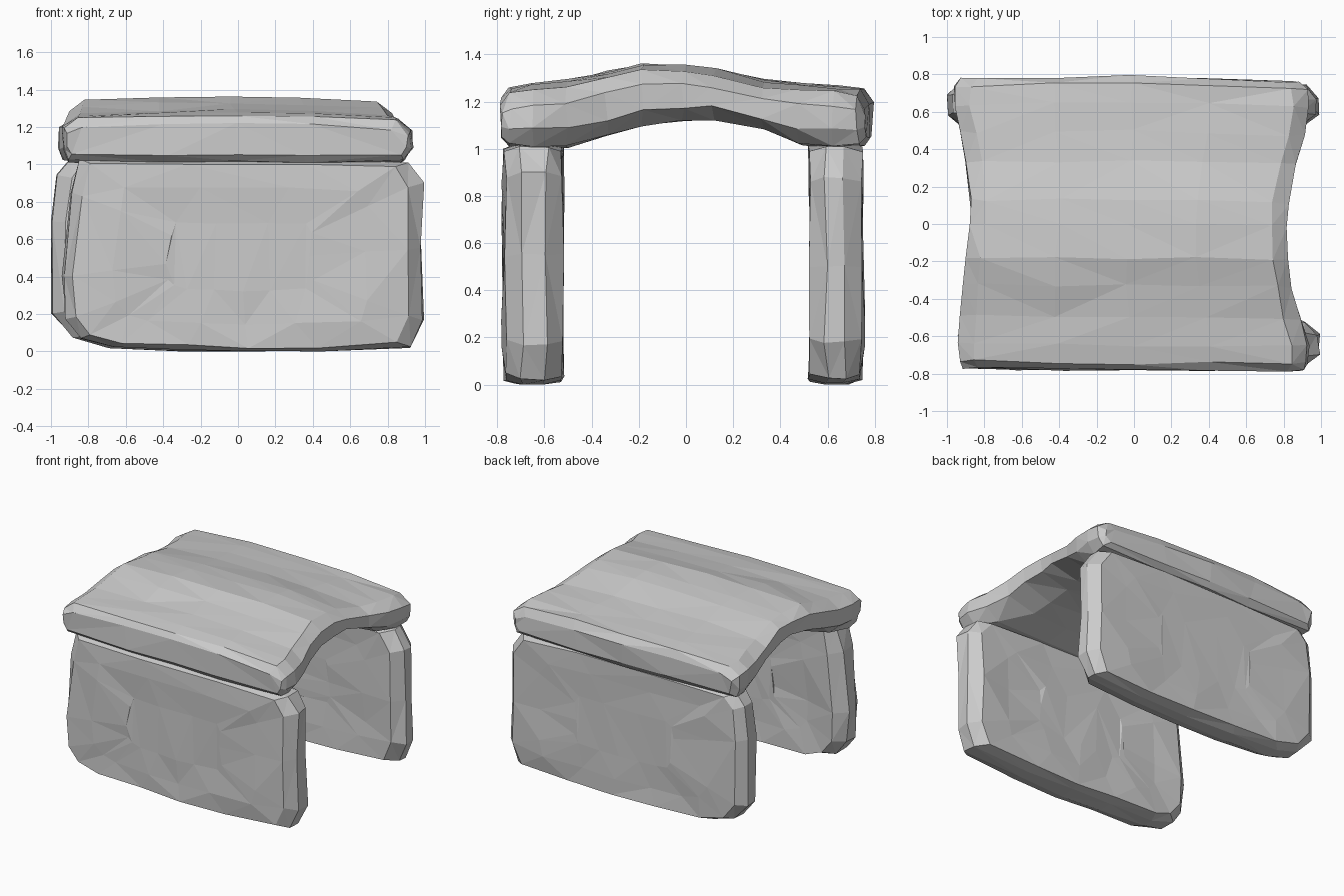
import bpy, bmesh, random
from mathutils import Vector

if "Cube" in bpy.data.objects:
    bpy.data.objects.remove(bpy.data.objects["Cube"])

random.seed(11)


def jit(a):
    return random.uniform(-a, a)


def loft(name, rings):
    """Bridge closed rings, cap the two ends, keep flat triangular facets."""
    bm = bmesh.new()
    loops = [[bm.verts.new((p[0], p[1], max(p[2], 0))) for p in r] for r in rings]
    n = len(loops[0])
    for a, b in zip(loops, loops[1:]):
        for i in range(n):
            bm.faces.new((a[i], a[(i + 1) % n], b[(i + 1) % n], b[i]))
    for end in (loops[0], loops[-1]):
        bm.faces.new(end)
    bmesh.ops.triangulate(bm, faces=bm.faces[:])
    bmesh.ops.recalc_face_normals(bm, faces=bm.faces[:])
    me = bpy.data.meshes.new(name)
    bm.to_mesh(me)
    bm.free()
    ob = bpy.data.objects.new(name, me)
    bpy.context.collection.objects.link(ob)
    return ob


def wall(name, outline, y_out, y_in):
    """Stone slab: outline in xz, rounded rim, slightly lumpy faces."""
    s = 1 if y_in > y_out else -1
    # y position, inward scale in x, inward scale in z, lumpiness in y
    layers = [(y_out + s * .012, .4, .35, .006), (y_out + s * .01, .7, .7, .012),
              (y_out + s * .015, .92, .95, .008), (y_out + s * .08, .99, .995, .014),
              (y_in - s * .08, .985, .995, .014), (y_in - s * .01, .91, .96, .008),
              (y_in - s * .018, .68, .68, .012), (y_in - s * .022, .38, .33, .006)]
    rings = []
    for y, sx, sz, a in layers:
        rings.append([Vector((x * sx + jit(.012), y + jit(a), .5 + (z - .5) * sz + jit(.006)))
                      for x, z in outline])
    return loft(name, rings)


# Upright slabs
wall("front_wall", [(-.85, .07), (-.68, .02), (-.3, .01), (.05, -.005), (.45, -.005), (.93, .02),
                    (1, .17), (.985, .55), (1, .9), (.91, 1.01), (.4, 1.03), (-.3, 1.03),
                    (-.86, 1.03), (-.9, .85), (-.95, .4), (-.93, .17)], -.783, -.512)
wall("back_wall", [(-.9, .07), (-.7, .02), (-.3, .0), (.1, -.005), (.5, .0), (.93, .02),
                   (1, .18), (.98, .5), (.99, .88), (.9, 1.01), (.4, 1.03), (-.3, 1.03),
                   (-.9, 1.03), (-.98, .95), (-1.01, .7), (-1.01, .2)], .758, .512)

# Arched roof slab: y, bottom z, top z, left x, right x, undercut of the open ends
stations = [(-.785, 1.05, 1.215, -.91, .90, .02), (-.745, 1.015, 1.26, -.93, .92, .02),
            (-.65, 1.01, 1.28, -.94, .93, .03), (-.5, 1.005, 1.29, -.93, .89, .06),
            (-.33, 1.06, 1.325, -.91, .84, .13), (-.18, 1.10, 1.36, -.90, .82, .14),
            (.0, 1.125, 1.355, -.87, .81, .14), (.13, 1.13, 1.34, -.87, .82, .13),
            (.34, 1.085, 1.29, -.90, .87, .1), (.5, 1.02, 1.275, -.93, .91, .05),
            (.65, 1.01, 1.265, -.96, .94, .03), (.755, 1.015, 1.255, -.96, .93, .02),
            (.79, 1.05, 1.2, -.92, .89, .02)]
rings = []
for y, zb, zt, xl, xr, cut in stations:
    h = zt - zb
    top = [(.045, zt - .015), (.28, zt), (.5, zt), (.72, zt), (.955, zt - .015)]
    low = [(1 - cut, zb + .004), (.7, zb), (.5, zb), (.3, zb), (cut * .7, zb + .004)]
    section = ([(0, zb + h * .28), (0, zb + h * .72)] + top
               + [(1, zb + h * .7), (1, zb + h * .28)] + low)
    ring = []
    for t, z in section:
        u = 2 * t - 1   # ends sit slightly narrower, right end a little lower
        ring.append(Vector((xl + (xr - xl) * t + jit(.01),
                            y * (1 - .02 * abs(u)) - .015 * max(0, u) + jit(.009),
                            z - .012 * max(0, u) * (z > 1.1) + jit(.007))))
    rings.append(ring)
loft("roof_slab", rings)
